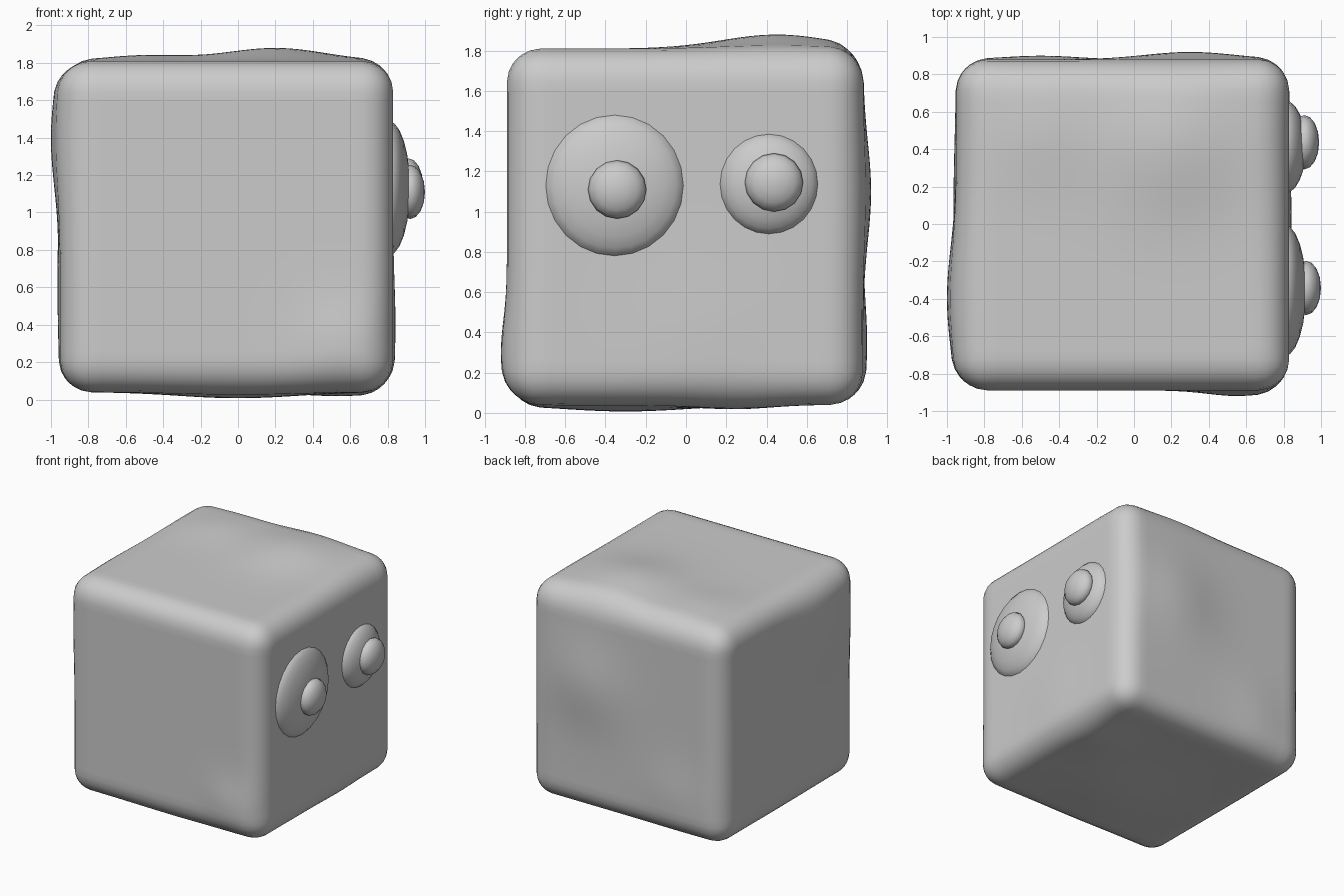
import bpy, bmesh, math
from mathutils import Vector, Matrix

if "Cube" in bpy.data.objects:
    bpy.data.objects.remove(bpy.data.objects["Cube"])


def finish(bm, name):
    me = bpy.data.meshes.new(name)
    bm.to_mesh(me)
    bm.free()
    for p in me.polygons:
        p.use_smooth = True
    ob = bpy.data.objects.new(name, me)
    bpy.context.collection.objects.link(ob)
    return ob


# Rounded block body with gentle hand-made lumps
CENTRE = Vector((-0.06, -0.005, 0.925))
HALF = Vector((0.89, 0.885, 0.885))
RADIUS = 0.17
# (outward direction, centre of lump, width, height)
LUMPS = [
    ((-1, 0, 0), (-0.95, -0.40, 1.40), 0.38, 0.05),
    ((-1, 0, 0), (-0.95, 0.10, 0.60), 0.50, 0.015),
    ((0, 1, 0), (0.30, 0.88, 1.10), 0.34, 0.04),
    ((0, 1, 0), (-0.50, 0.88, 0.35), 0.28, 0.02),
    ((0, -1, 0), (0.55, -0.89, 0.30), 0.22, 0.03),
    ((0, 0, 1), (0.20, 0.45, 1.81), 0.38, 0.07),
    ((0, 0, 1), (-0.50, 0.50, 1.81), 0.30, 0.03),
    ((0, 0, -1), (0.00, -0.30, 0.04), 0.45, 0.033),
    ((0, 0, -1), (0.55, 0.25, 0.04), 0.25, 0.02),
    ((1, 0, 0), (0.83, 0.05, 0.40), 0.30, 0.012),
]

bm = bmesh.new()
bmesh.ops.create_cube(bm, size=2)
bmesh.ops.subdivide_edges(bm, edges=bm.edges[:], cuts=31, use_grid_fill=True)
for v in bm.verts:
    p = Vector([c * h for c, h in zip(v.co, HALF)])
    core = Vector([max(-(h - RADIUS), min(h - RADIUS, c)) for c, h in zip(p, HALF)])
    n = (p - core).normalized()
    q = CENTRE + core + n * RADIUS
    move = Vector()
    for d, c, w, h in LUMPS:
        d = Vector(d)
        facing = max(0.0, n.dot(d))
        move += d * h * facing * math.exp(-((q - Vector(c)).length / w) ** 2)
    v.co = q + move
finish(bm, "body")


# Flattened eyeballs and pupils on the right side
def dome(name, loc, radii, segments):
    bm = bmesh.new()
    bmesh.ops.create_uvsphere(bm, u_segments=segments, v_segments=segments // 2, radius=1)
    bmesh.ops.transform(bm, verts=bm.verts, matrix=Matrix.LocRotScale(Vector(loc), None, Vector(radii))
                        @ Matrix.Rotation(math.pi / 2, 4, 'Y'))
    finish(bm, name)


dome("large_eye", (0.805, -0.355, 1.13), (0.115, 0.352, 0.36), 24)
dome("small_eye", (0.805, 0.412, 1.137), (0.115, 0.25, 0.255), 24)
dome("large_eye_pupil", (0.92, -0.342, 1.11), (0.08, 0.145, 0.145), 16)
dome("small_eye_pupil", (0.91, 0.437, 1.145), (0.08, 0.145, 0.145), 16)
